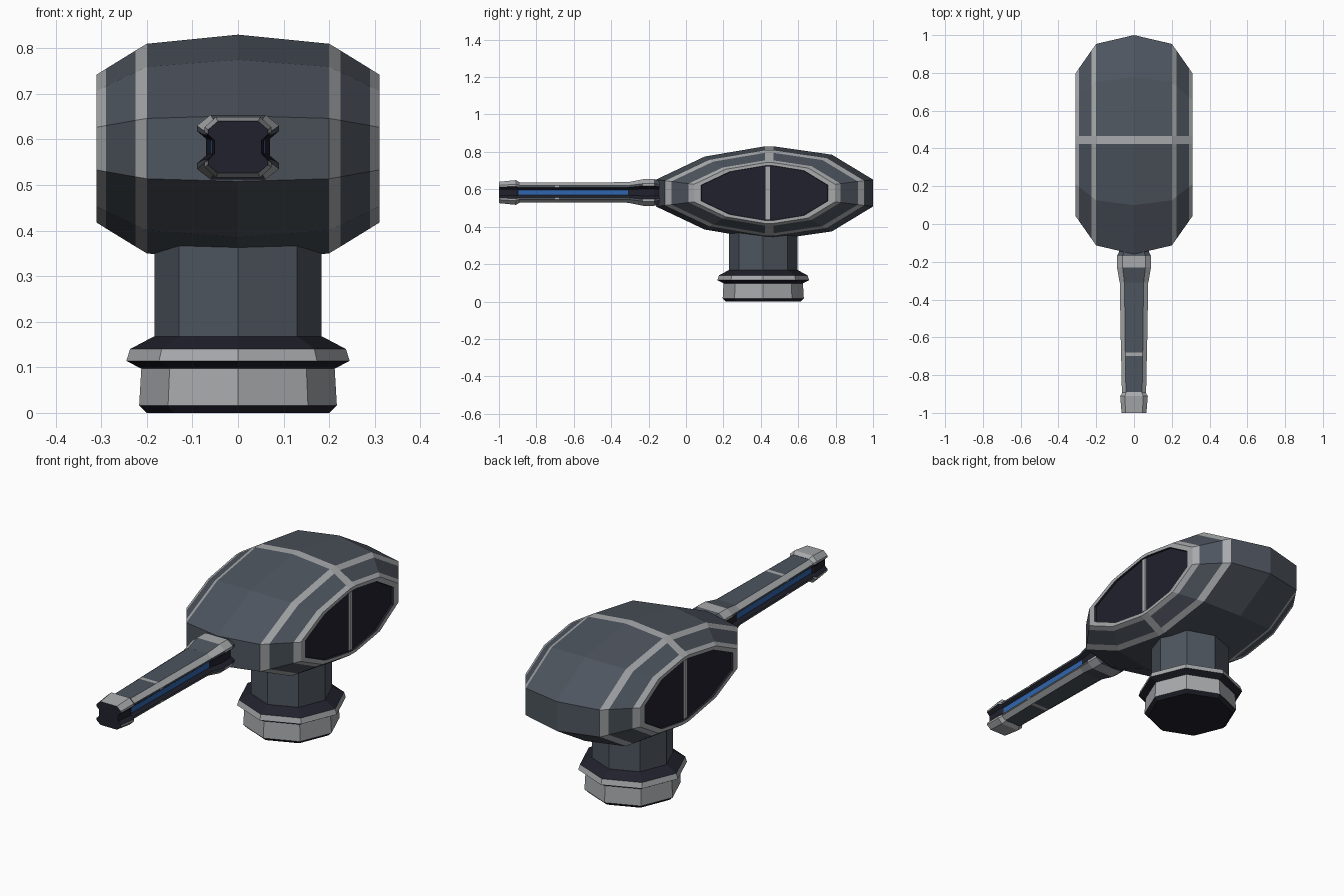
import bpy, bmesh
from math import cos, sin, pi

if "Cube" in bpy.data.objects:
    bpy.data.objects.remove(bpy.data.objects["Cube"])


def material(name, rgb):
    m = bpy.data.materials.new(name)
    m.use_nodes = True
    m.diffuse_color = (*rgb, 1)
    bsdf = next(n for n in m.node_tree.nodes if n.type == "BSDF_PRINCIPLED")
    bsdf.inputs["Base Color"].default_value = (*rgb, 1)
    return m


MATS = [material("slate grey", (0.075, 0.09, 0.112)),
        material("silver", (0.39, 0.4, 0.415)),
        material("dark navy", (0.015, 0.015, 0.026)),
        material("blue glow", (0.03, 0.13, 0.42))]
SLATE, SILVER, NAVY, BLUE = range(4)


def loft(name, rings, rule, cap=NAVY):
    """Skin closed rings of points; rule(ring, side) gives the face colour."""
    bm = bmesh.new()
    loops = [[bm.verts.new(p) for p in ring] for ring in rings]
    n = len(loops[0])
    for i, (a, b) in enumerate(zip(loops, loops[1:])):
        for j in range(n):
            k = (j + 1) % n
            bm.faces.new((a[j], a[k], b[k], b[j])).material_index = rule(i, j)
    for end in (loops[0], loops[-1]):
        bm.faces.new(end).material_index = cap
    bmesh.ops.recalc_face_normals(bm, faces=bm.faces)
    mesh = bpy.data.meshes.new(name)
    bm.to_mesh(mesh)
    bm.free()
    for m in MATS:
        mesh.materials.append(m)
    obj = bpy.data.objects.new(name, mesh)
    bpy.context.collection.objects.link(obj)
    return obj


# Turret hull: one faceted outline scaled across the width
MID_Y, MID_Z = 0.42, 0.58
UPPER = [(-0.58, 0.072), (-0.32, 0.195), None, None, (0.36, 0.205), (0.58, 0.072)]
STRIP = (0.423, 0.467)


def hull_ring(x, s):
    top = []
    for i, p in enumerate(UPPER):
        if p:
            top.append((MID_Y + p[0] * s, p[1] * s))
        else:
            top.append((STRIP[i - 2], 0.25 * s))
    return ([(x, y, MID_Z + z) for y, z in top]
            + [(x, y, MID_Z - z) for y, z in reversed(top)])


HALF = [(0, 1), (0.2, 0.92), (0.225, 0.86), (0.29, 0.70), (0.31, 0.65),
        (0.31, 0.585), (0.3, 0.58)]
stations = [(-x, s) for x, s in reversed(HALF[1:])] + HALF


def hull_colour(i, j):
    band = i - len(HALF) + 1 if i >= len(HALF) - 1 else len(HALF) - 2 - i
    if band in (1, 3, 4):
        return SILVER
    if band == 5:
        return NAVY
    if j == 2 or (j == 8 and band == 2):
        return SILVER
    return SLATE


loft("turret_hull", [hull_ring(x, s) for x, s in stations], hull_colour)


# Upright bar across each side window
def box_ring(z, x, y, hx, hy):
    return [(x + a * hx, y + b * hy, z) for a, b in ((-1, -1), (1, -1), (1, 1), (-1, 1))]


for side, label in ((1, "left"), (-1, "right")):
    loft(label + "_window_bar",
         [box_ring(z, side * 0.303, 0.437, 0.004, 0.011) for z in (0.438, 0.722)],
         lambda i, j: SILVER, SILVER)


# Gun shroud: chamfered box section with a groove down each side
QUARTER = [(0.67, 1), (1, 0.67), (1, 0.5), (0.78, 0.26)]
SECTION = (QUARTER + [(x, -z) for x, z in reversed(QUARTER)]
           + [(-x, -z) for x, z in QUARTER]
           + [(-x, z) for x, z in reversed(QUARTER)])


def shroud(name, profile, rule):
    rings = [[(x * w, y, MID_Z + 0.003 + z * h) for x, z in SECTION]
             for y, w, h in profile]
    loft(name, rings, rule)


def part_of(j):
    return ("chamfer", "side", "lip", "groove", "lip", "side", "chamfer", "flat")[j % 8]


def muzzle_colour(i, j):
    return SILVER if part_of(j) in ("chamfer", "flat", "side") else NAVY


def barrel_colour(i, j):
    part = part_of(j)
    if part == "groove":
        return BLUE
    if part == "chamfer" or (i == 1 and part != "lip"):
        return SILVER
    return NAVY if part == "lip" else SLATE


def collar_colour(i, j):
    part = part_of(j)
    if part in ("lip", "groove"):
        return NAVY
    if part == "chamfer" and i < 2 or i == 1:
        return SILVER
    return SLATE


shroud("muzzle", [(-1, 0.066, 0.057), (-0.91, 0.073, 0.066), (-0.89, 0.06, 0.055)],
       muzzle_colour)
shroud("barrel", [(-0.9, 0.064, 0.054), (-0.7, 0.068, 0.054), (-0.68, 0.069, 0.054),
                  (-0.27, 0.076, 0.055)], barrel_colour)
shroud("barrel_collar", [(-0.31, 0.076, 0.055), (-0.23, 0.09, 0.071),
                         (-0.17, 0.09, 0.071), (-0.15, 0.08, 0.065),
                         (-0.08, 0.08, 0.065)], collar_colour)


# Eight-sided pedestal: stacked rings
def turned(name, profile, colours):
    rings = [[(r * cos(k * pi / 4), 0.413 + r * sin(k * pi / 4), z) for k in range(8)]
             for z, r in profile]
    loft(name, rings, lambda i, j: colours[i])


turned("base_foot", [(0, 0.2), (0.016, 0.217), (0.1, 0.212)], [NAVY, SILVER])
turned("base_flange", [(0.097, 0.212), (0.114, 0.245), (0.14, 0.237), (0.168, 0.184)],
       [NAVY, SILVER, NAVY])
turned("neck", [(0.16, 0.183), (0.42, 0.183)], [SLATE])
